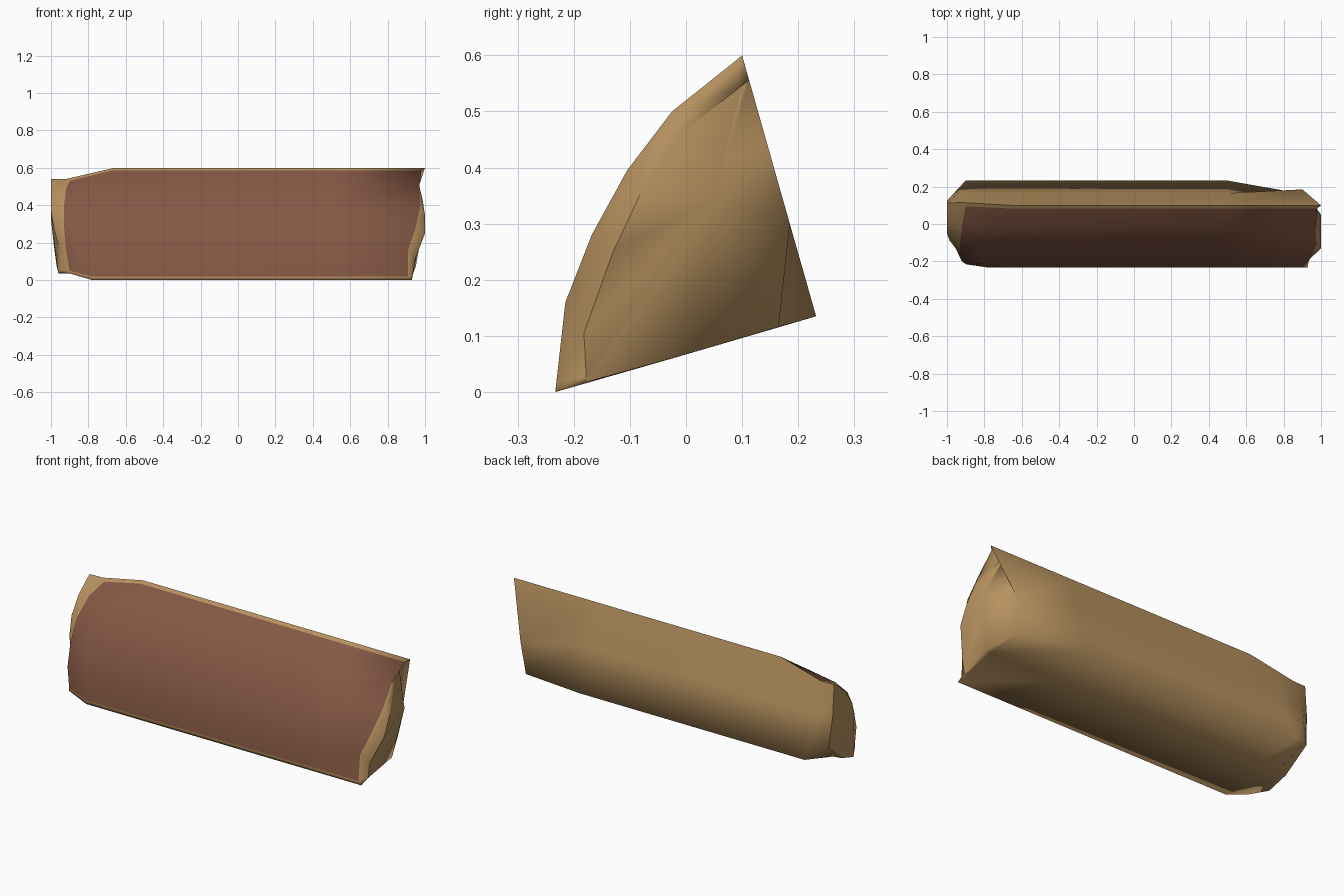
import bpy, bmesh

if "Cube" in bpy.data.objects:
    bpy.data.objects.remove(bpy.data.objects["Cube"])

def material(name, rgb):
    m = bpy.data.materials.new(name)
    m.diffuse_color = (*rgb, 1)
    m.use_nodes = True
    m.node_tree.nodes["Principled BSDF"].inputs["Base Color"].default_value = m.diffuse_color
    return m

wood = material("split wood tan", (0.47, 0.285, 0.115))
bark = material("bark brown", (0.235, 0.097, 0.058))

# Wedge cross-section (y, z): bark arc 0-7, split back 8, core edge 9, split bottom 10
SECTION = [(-.233, 0), (-.231, .018), (-.215, .16), (-.168, .28), (-.105, .395),
           (-.025, .5), (.083, .586), (.1, .6), (.165, .37), (.232, .135), (0, .067)]

def station(xs, moved=None):
    """Section ring with one x per point; some points moved to a new (y, z)."""
    moved = moved or {}
    if not isinstance(xs, list):
        xs = [xs] * len(SECTION)
    return [(x, *moved.get(i, p)) for i, (x, p) in enumerate(zip(xs, SECTION))]

rings = [
    # left end, broken inwards
    station([-.96, -.96, -.96, -.985, -1, -1, -1, -1, -1, -.985, -.97],
            {0: (-.115, .035), 1: (-.117, .05), 2: (-.115, .18), 3: (-.09, .28),
             4: (-.05, .37), 5: (.01, .46), 6: (.095, .53), 7: (.112, .54),
             8: (.125, .37), 9: (.14, .19), 10: (0, .075)}),
    # left bark edge
    station([-.9, -.9, -.92, -.93, -.93, -.92, -.9, -.92, -.94, -.9, -.91],
            {0: (-.215, .035), 1: (-.214, .05), 2: (-.2, .16), 3: (-.16, .28),
             5: (-.01, .485), 6: (.095, .53), 7: (.115, .54)}),
    # full body
    station([-.78, -.78, -.8, -.83, -.83, -.76, -.67, -.66, -.8, -.85, -.78]),
    station(.5),
    # right bark edge, core corner split away
    station([.93, .91, .91, .95, .975, .97, .98, 1, .9, .88, .92],
            {8: (.185, .3), 9: (.165, .116)}),
    # right end rim
    station([.93, .935, .945, 1, 1, .985, .93, .92, .9, .88, .95],
            {0: (-.177, .018), 1: (-.178, .03), 2: (-.182, .105), 3: (-.13, .25),
             4: (-.085, .345), 5: (-.035, .44), 6: (.098, .545), 7: (.112, .555),
             8: (.185, .3), 9: (.165, .116), 10: (.01, .07)}),
]

bm = bmesh.new()
loops = [[bm.verts.new(p) for p in ring] for ring in rings]
n = len(SECTION)

# Long sides: bark on the curved front only
for s in range(len(loops) - 1):
    a, b = loops[s], loops[s + 1]
    for i in range(n):
        j = (i + 1) % n
        f = bm.faces.new((a[i], a[j], b[j], b[i]))
        f.material_index = 1 if 1 <= i <= 5 and 1 <= s <= 3 else 0

# End caps, fanned round a slightly raised centre
for loop, centre in ((loops[0], (-1, .05, .33)), (loops[-1], (1, .05, .345))):
    c = bm.verts.new(centre)
    for i in range(n):
        bm.faces.new((loop[i], loop[(i + 1) % n], c))

bmesh.ops.remove_doubles(bm, verts=bm.verts, dist=0.0005)
bmesh.ops.recalc_face_normals(bm, faces=bm.faces)
for f in bm.faces:
    f.smooth = True

# Keep the end rims and the upper bark lip crisp
def sharpen(u, v):
    if u.is_valid and v.is_valid:
        e = bm.edges.get((u, v))
        if e:
            e.smooth = False

for loop in (loops[0], loops[-1]):
    for i in range(n):
        sharpen(loop[i], loop[(i + 1) % n])
for a, b in zip(loops, loops[1:]):
    sharpen(a[7], b[7])

mesh = bpy.data.meshes.new("split_log")
bm.to_mesh(mesh)
bm.free()
mesh.materials.append(wood)
mesh.materials.append(bark)
log = bpy.data.objects.new("split_log", mesh)
bpy.context.collection.objects.link(log)
